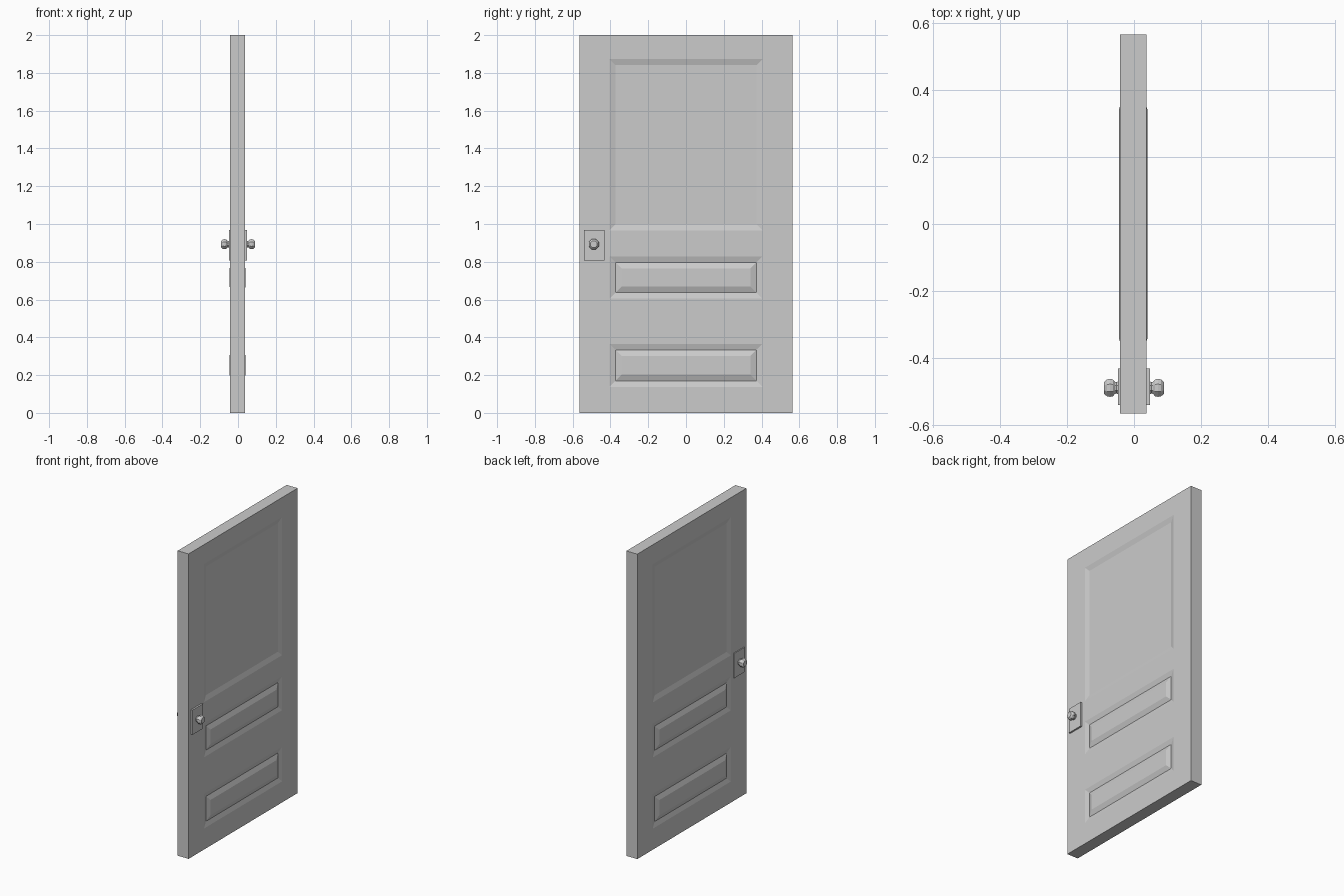
import bpy, bmesh, math
from mathutils import Matrix

if "Cube" in bpy.data.objects:
    bpy.data.objects.remove(bpy.data.objects["Cube"])

CX, HALF = -0.0025, 0.0395          # slab centre and half thickness


def make_object(name, bm):
    bmesh.ops.remove_doubles(bm, verts=bm.verts, dist=1e-5)
    bmesh.ops.recalc_face_normals(bm, faces=bm.faces)
    mesh = bpy.data.meshes.new(name)
    bm.to_mesh(mesh)
    bm.free()
    ob = bpy.data.objects.new(name, mesh)
    bpy.context.collection.objects.link(ob)
    return ob


def quad(bm, pts):
    bm.faces.new([bm.verts.new(p) for p in pts])


def rect(side, depth, y0, y1, z0, z1, inset):
    x = CX + side * (HALF + depth)
    a, b, c, d = y0 + inset, y1 - inset, z0 + inset, z1 - inset
    return [(x, a, c), (x, b, c), (x, b, d), (x, a, d)]


def panel(bm, side, cell, steps):
    # nested rectangles, each step is (inset, depth)
    rings = [rect(side, d, *cell, i) for i, d in [(0, 0)] + steps]
    for r, s in zip(rings, rings[1:]):
        for k in range(4):
            n = (k + 1) % 4
            quad(bm, [r[k], r[n], s[n], s[k]])
    quad(bm, rings[-1])


# Door slab: a grid of rails and stiles with moulded panels on both faces
SUNK = [(0.032, -0.009)]
RAISED = [(0.032, -0.009), (0.064, 0.003)]
ys = [-0.565, -0.405, 0.405, 0.565]
zs = [0, 0.138, 0.366, 0.605, 0.828, 0.966, 1.873, 2]
panels = {1: RAISED, 3: RAISED, 5: SUNK}

bm = bmesh.new()
for side in (-1, 1):
    for i in range(3):
        for j in range(7):
            cell = (ys[i], ys[i + 1], zs[j], zs[j + 1])
            panel(bm, side, cell, panels.get(j, []) if i == 1 else [])
xa, xb = CX - HALF, CX + HALF
for y in (ys[0], ys[-1]):
    for a, b in zip(zs, zs[1:]):
        quad(bm, [(xa, y, a), (xb, y, a), (xb, y, b), (xa, y, b)])
for z in (zs[0], zs[-1]):
    for a, b in zip(ys, ys[1:]):
        quad(bm, [(xa, a, z), (xb, a, z), (xb, b, z), (xa, b, z)])
make_object("door_slab", bm)

# Lock plates and turned knobs, one set per face
KNOB_Y, KNOB_Z, SIDES = -0.488, 0.893, 8
PROFILE = [(0.022, 0.044), (0.018, 0.052), (0.02, 0.057), (0.027, 0.063),
           (0.029, 0.071), (0.027, 0.081), (0.019, 0.089)]

for side, label in ((-1, "left"), (1, "right")):
    bm = bmesh.new()
    x0, x1 = CX + side * (HALF - 0.004), side * 0.048
    bmesh.ops.create_cube(bm, size=1, matrix=Matrix.Translation(
        ((x0 + x1) / 2, -0.485, 0.888)) @ Matrix.Diagonal((abs(x1 - x0), 0.108, 0.162, 1)))
    make_object("lock_plate_" + label, bm)

    bm = bmesh.new()
    rings = []
    for r, x in PROFILE:
        ring = []
        for k in range(SIDES):
            t = 2 * math.pi * (k + 0.5) / SIDES
            ring.append(bm.verts.new((side * x, KNOB_Y + r * math.cos(t),
                                      KNOB_Z + r * math.sin(t))))
        rings.append(ring)
    for r, s in zip(rings, rings[1:]):
        for k in range(SIDES):
            n = (k + 1) % SIDES
            bm.faces.new([r[k], r[n], s[n], s[k]])
    bm.faces.new(rings[0])
    bm.faces.new(rings[-1])
    make_object("door_knob_" + label, bm)
